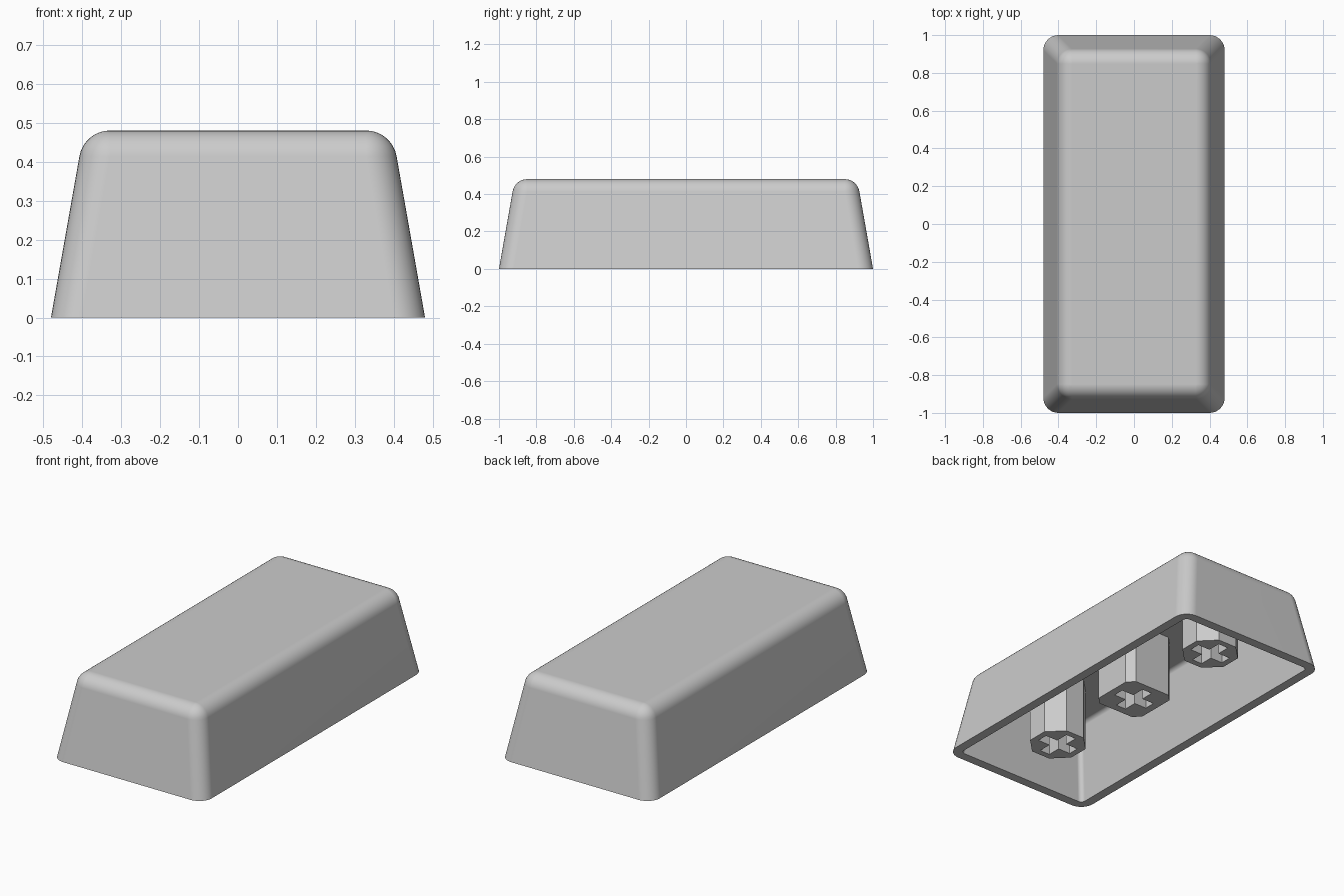
import bpy, bmesh
from math import radians, sin, cos, pi

cube = bpy.data.objects.get("Cube")
if cube:
    bpy.data.objects.remove(cube, do_unlink=True)

grey = bpy.data.materials.new("light_grey_plastic")
grey.use_nodes = True
colour = (0.6, 0.6, 0.6, 1)
grey.diffuse_color = colour
grey.node_tree.nodes["Principled BSDF"].inputs["Base Color"].default_value = colour

DRAFT = radians(10)  # lean of the side walls


def finish(bm, name, smooth):
    bmesh.ops.remove_doubles(bm, verts=bm.verts, dist=1e-5)
    bmesh.ops.recalc_face_normals(bm, faces=bm.faces)
    mesh = bpy.data.meshes.new(name)
    bm.to_mesh(mesh)
    bm.free()
    mesh.materials.append(grey)
    obj = bpy.data.objects.new(name, mesh)
    bpy.context.collection.objects.link(obj)
    if smooth:
        bpy.ops.object.select_all(action='DESELECT')
        obj.select_set(True)
        bpy.context.view_layer.objects.active = obj
        bpy.ops.object.shade_smooth_by_angle(angle=radians(35))
        weighted = obj.modifiers.new("weighted_normals", 'WEIGHTED_NORMAL')
        weighted.keep_sharp = True
    return obj


def rounded_ring(bm, cx, cy, r, z, steps=8):
    """Rounded rectangle: corner centres at (cx, cy), radius r."""
    verts = []
    for q, (sx, sy) in enumerate([(1, 1), (-1, 1), (-1, -1), (1, -1)]):
        for i in range(steps + 1):
            a = (q + i / steps) * pi / 2
            verts.append(bm.verts.new((sx * cx + r * cos(a), sy * cy + r * sin(a), z)))
    return verts


def bridge(bm, a, b):
    n = len(a)
    for i in range(n):
        j = (i + 1) % n
        bm.faces.new((a[i], a[j], b[j], b[i]))


def skin(bm, hx, hy, r, top, steps=8):
    """Drafted wall with a filleted, closed top; returns the open base ring."""
    cz = top - r
    shrink = (cz + r * sin(DRAFT)) * sin(DRAFT) / cos(DRAFT) + r * cos(DRAFT)
    cx, cy = hx - shrink, hy - shrink
    base = rounded_ring(bm, hx - r, hy - r, r, 0)
    last = base
    for i in range(steps + 1):
        a = DRAFT + (pi / 2 - DRAFT) * i / steps
        ring = rounded_ring(bm, cx, cy, r * cos(a), cz + r * sin(a))
        bridge(bm, last, ring)
        last = ring
    bm.faces.new(last)
    return base


# Hollow cap: outer skin, inner skin and the flat rim joining them
WALL = 0.054
bm = bmesh.new()
outer = skin(bm, 0.48, 1.0, 0.08, 0.48)
inner = skin(bm, 0.48 - WALL, 1.0 - WALL, 0.026, 0.43)
bridge(bm, outer, inner)
finish(bm, "cap_shell", True)


def stem(name, y, half, flat, z0=0.07, z1=0.44, depth=0.28):
    """Eight-sided post with a cross-shaped socket in its lower end."""
    arm, w = 0.11, 0.032
    bm = bmesh.new()

    def loop(points, z):
        verts = []
        for q in range(4):
            for px, py in points:
                for _ in range(q):
                    px, py = -py, px
                verts.append(bm.verts.new((px, y + py, z)))
        return verts

    octagon = [(half, flat), (flat, half)]
    cross = [(arm, w), (w, w), (w, arm)]
    low, high = loop(octagon, z0), loop(octagon, z1)
    mouth, floor = loop(cross, z0), loop(cross, z0 + depth)
    bridge(bm, low, high)
    bridge(bm, mouth, floor)
    bm.faces.new(high)
    bm.faces.new(floor)
    # End face around the socket
    for q in range(4):
        o, c = 2 * q, 3 * q
        bm.faces.new((low[o], low[o + 1], mouth[c + 2], mouth[c + 1], mouth[c]))
        bm.faces.new((low[o + 1], low[(o + 2) % 8], mouth[(c + 3) % 12], mouth[c + 2]))
    finish(bm, name, False)


# Posts under the cap
stem("centre_stem", 0, 0.154, 0.114)
stem("front_stabiliser_stem", -0.64, 0.145, 0.06)
stem("back_stabiliser_stem", 0.64, 0.145, 0.06)
